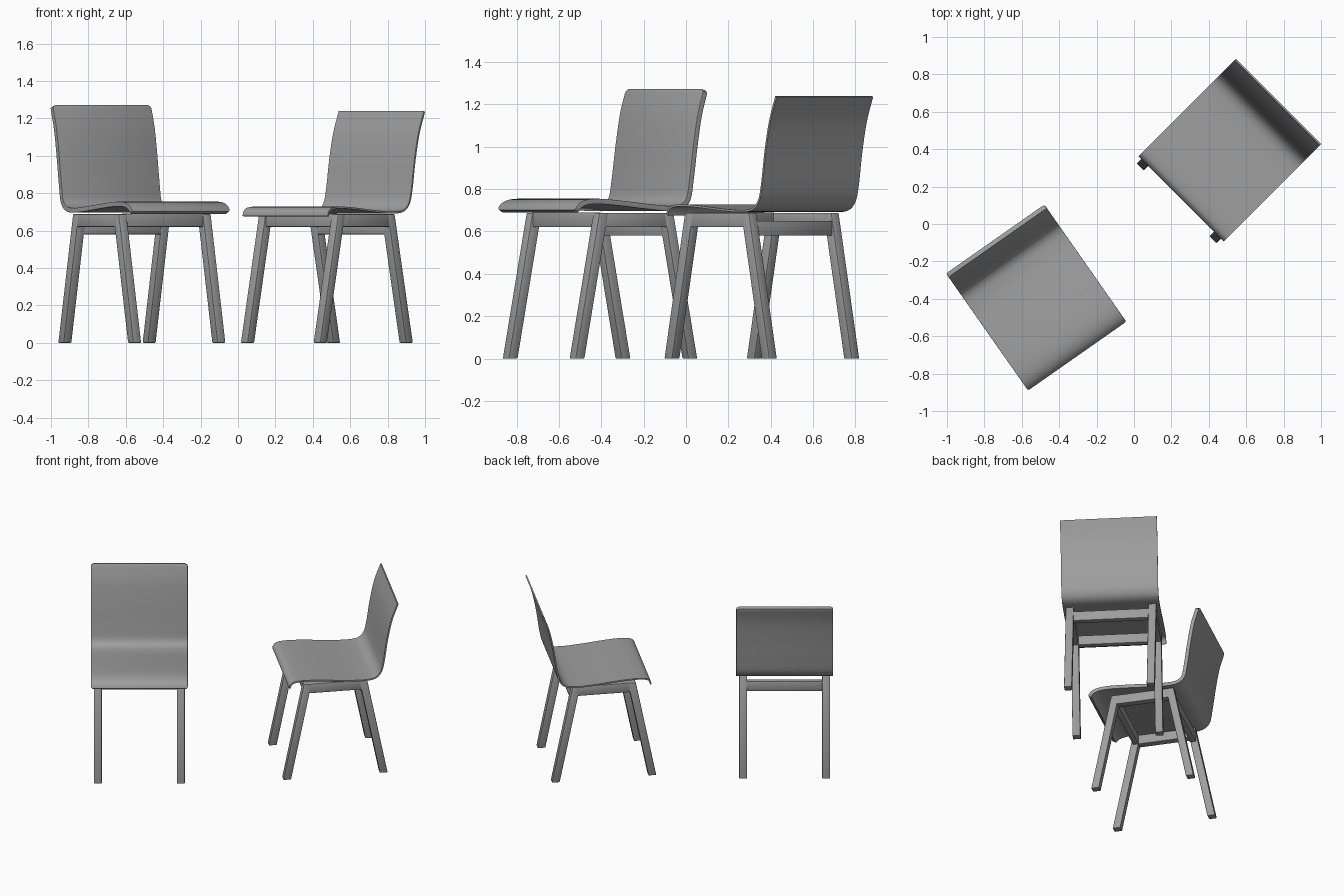
import bpy, bmesh, math
from mathutils import Vector

if "Cube" in bpy.data.objects:
    bpy.data.objects.remove(bpy.data.objects["Cube"])

LEG_X, FOOT_Y, TILT, TIMBER, TOP = 0.275, 0.325, 0.20, 0.052, 0.688

grey = bpy.data.materials.new("dark_grey")
grey.diffuse_color = (0.34, 0.34, 0.34, 1)
grey.use_nodes = True
grey.node_tree.nodes["Principled BSDF"].inputs["Base Color"].default_value = grey.diffuse_color


def finish(bm, name, loc, rot, mods):
    mesh = bpy.data.meshes.new(name)
    bm.to_mesh(mesh)
    bm.free()
    mesh.materials.append(grey)
    ob = bpy.data.objects.new(name, mesh)
    bpy.context.collection.objects.link(ob)
    ob.location = (loc[0], loc[1], 0)
    ob.rotation_euler.z = math.radians(rot)
    for kind, props in mods:
        m = ob.modifiers.new(kind.title(), kind)
        for key, value in props.items():
            setattr(m, key, value)
    bpy.ops.object.select_all(action='DESELECT')
    ob.select_set(True)
    bpy.context.view_layer.objects.active = ob
    bpy.ops.object.convert(target='MESH')
    bpy.ops.object.shade_smooth_by_angle(angle=math.radians(35))


def smooth_curve(pts, steps=10):
    p = [Vector(q) for q in pts]
    p = [2 * p[0] - p[1]] + p + [2 * p[-1] - p[-2]]
    out = []
    for a, b, c, d in zip(p, p[1:], p[2:], p[3:]):
        for i in range(steps):
            t = i / steps
            out.append(0.5 * (2 * b + (c - a) * t + (2 * a - 5 * b + 4 * c - d) * t * t
                              + (3 * b - a - 3 * c + d) * t ** 3))
    return out + [p[-2]]


def box(name, centre, size, loc, rot, shear=0.0):
    bm = bmesh.new()
    bmesh.ops.create_cube(bm, size=1)
    for v in bm.verts:
        v.co = Vector(v.co[i] * size[i] + centre[i] for i in range(3))
        v.co.y += shear * (v.co.z - centre[2]) + shear * centre[2]
    finish(bm, name, loc, rot, [('BEVEL', dict(width=0.004, segments=2))])


def shell(name, profile, half, thick, radius, loc, rot):
    # One bent sheet forms both seat and backrest, its four corners rounded by radius
    bm = bmesh.new()
    curve = smooth_curve(profile)
    rows = []
    for q in curve:
        d = min((q - curve[0]).length, (q - curve[-1]).length, radius)
        w = half - radius + math.sqrt(max(0, radius ** 2 - (radius - d) ** 2))
        rows.append([bm.verts.new((x, q.x, q.y)) for x in (-w, w)])
    for a, b in zip(rows, rows[1:]):
        bm.faces.new((a[0], a[1], b[1], b[0]))
    mods = [('SOLIDIFY', dict(thickness=thick, offset=1, use_even_offset=True))]
    if radius:
        mods.append(('BEVEL', dict(width=thick * 0.3, segments=3, limit_method='ANGLE',
                                   angle_limit=math.radians(60))))
    finish(bm, name, loc, rot, mods)


def frame(prefix, loc, rot):
    # Legs splay forwards and backwards only
    for sx, side in ((-1, "left"), (1, "right")):
        for sy, end in ((-1, "front"), (1, "back")):
            box(f"{prefix}_{end}_{side}_leg", (sx * LEG_X, sy * FOOT_Y, TOP / 2),
                (TIMBER, TIMBER, TOP), loc, rot, shear=-sy * TILT)
        # Side rail
        box(f"{prefix}_{side}_rail", (sx * LEG_X, 0, (TOP + 0.62) / 2),
            (0.05, 0.37, TOP - 0.62), loc, rot)
    # Cross rails
    box(f"{prefix}_front_rail", (0, -0.192, 0.655), (0.51, 0.04, 0.07), loc, rot)
    box(f"{prefix}_back_rail", (0, 0.20, 0.615), (0.51, 0.04, 0.07), loc, rot)


# Left chair with a thicker, rounded shell
A, A_ROT = (-0.514, -0.406), 35
frame("left_chair", A, A_ROT)
shell("left_chair_shell",
      [(-0.346, 0.688), (-0.33, 0.711), (-0.29, 0.726), (-0.22, 0.729), (-0.1, 0.72),
       (0.05, 0.705), (0.17, 0.696), (0.25, 0.705), (0.297, 0.749), (0.317, 0.85),
       (0.338, 1.0), (0.364, 1.15), (0.398, 1.265)], 0.321, 0.025, 0.02, A, A_ROT)

# Right chair with a thin, crisp shell
B, B_ROT = (0.475, 0.358), -45
frame("right_chair", B, B_ROT)
shell("right_chair_shell",
      [(-0.306, 0.676), (-0.299, 0.698), (-0.275, 0.713), (-0.21, 0.718), (-0.1, 0.712),
       (0.05, 0.698), (0.18, 0.691), (0.26, 0.701), (0.305, 0.743), (0.326, 0.82),
       (0.35, 0.98), (0.38, 1.12), (0.421, 1.235)], 0.322, 0.01, 0, B, B_ROT)
